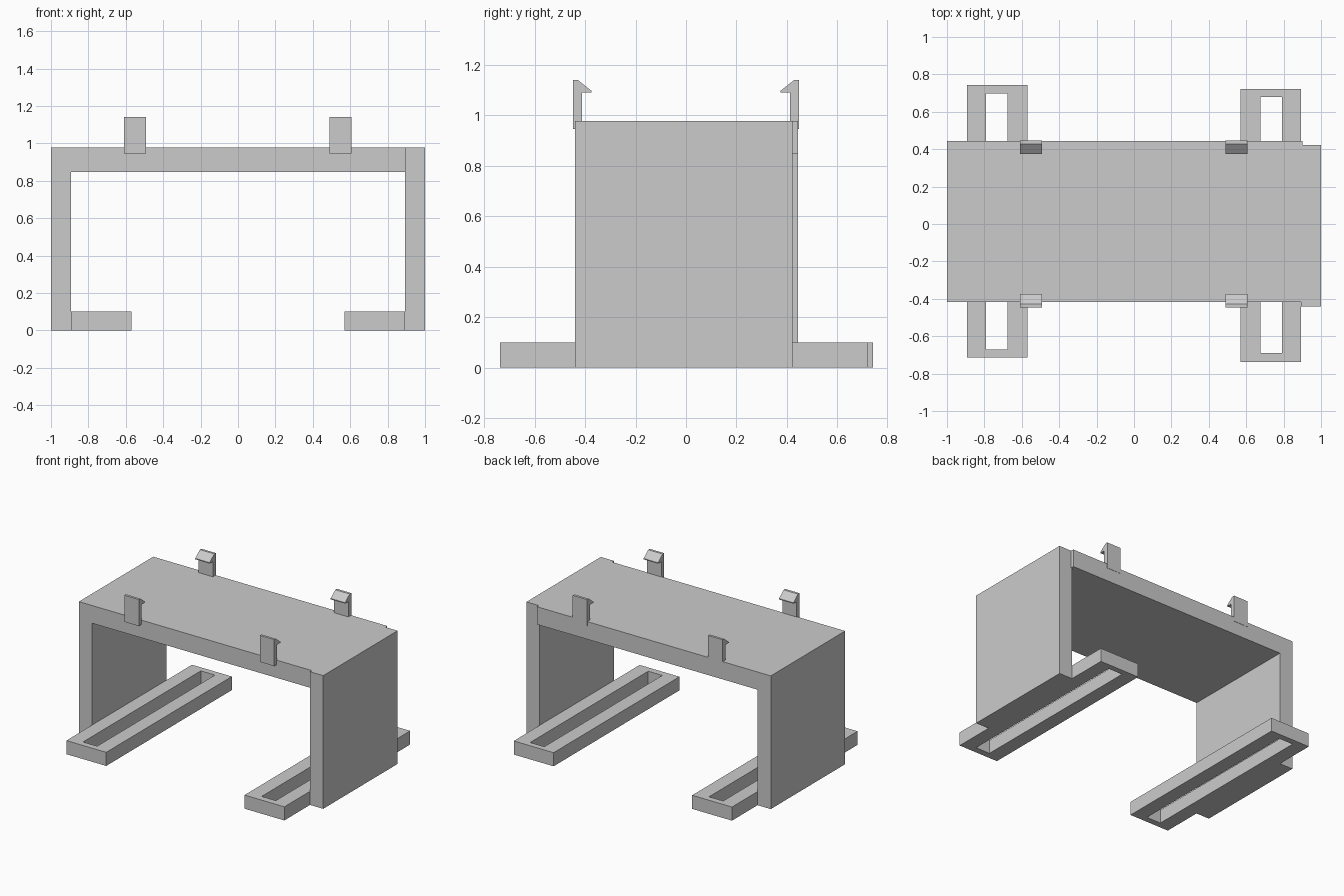
import bpy, bmesh

cube = bpy.data.objects.get("Cube")
if cube:
    bpy.data.objects.remove(cube, do_unlink=True)

grey = bpy.data.materials.new("plain grey")
grey.use_nodes = True
COLOUR = (0.6, 0.6, 0.6, 1)
grey.diffuse_color = COLOUR
grey.node_tree.nodes["Principled BSDF"].inputs["Base Color"].default_value = COLOUR


def finish(name, bm):
    bmesh.ops.recalc_face_normals(bm, faces=bm.faces)
    mesh = bpy.data.meshes.new(name)
    bm.to_mesh(mesh)
    bm.free()
    mesh.materials.append(grey)
    obj = bpy.data.objects.new(name, mesh)
    bpy.context.collection.objects.link(obj)
    return obj


def extrude(bm, points, offset):
    face = bm.faces.new([bm.verts.new(p) for p in points])
    result = bmesh.ops.extrude_face_region(bm, geom=[face])
    moved = [v for v in result["geom"] if isinstance(v, bmesh.types.BMVert)]
    bmesh.ops.translate(bm, verts=moved, vec=offset)


def box(name, x, y, z):
    bm = bmesh.new()
    corners = [(x[0], y[0]), (x[1], y[0]), (x[1], y[1]), (x[0], y[1])]
    extrude(bm, [(px, py, z[0]) for px, py in corners], (0, 0, z[1] - z[0]))
    return finish(name, bm)


def slotted_rail(name, x, y, slot_x, slot_y, height):
    """Flat bar with a long rectangular through-slot."""
    bm = bmesh.new()
    rings = []
    for z in (0, height):
        for (x0, x1), (y0, y1) in ((x, y), (slot_x, slot_y)):
            rings.append([bm.verts.new(p) for p in
                          ((x0, y0, z), (x1, y0, z), (x1, y1, z), (x0, y1, z))])
    low_out, low_in, top_out, top_in = rings
    for a, b in ((low_out, low_in), (top_out, top_in),
                 (low_out, top_out), (low_in, top_in)):
        for i in range(4):
            j = (i + 1) % 4
            bm.faces.new((a[i], a[j], b[j], b[i]))
    return finish(name, bm)


# Top plate and the two upright side panels
TOP = 0.978
box("top_plate", (-0.895, 0.9), (-0.418, 0.445), (0.848, TOP))
box("right_panel", (-1, -0.893), (-0.418, 0.445), (0, TOP))
box("left_panel", (0.893, 1), (-0.44, 0.423), (0, TOP))

# Slotted feet
slotted_rail("right_foot", (-0.893, -0.57), (-0.715, 0.742),
             (-0.79, -0.675), (-0.67, 0.697), 0.1)
slotted_rail("left_foot", (0.57, 0.893), (-0.738, 0.722),
             (0.675, 0.79), (-0.69, 0.68), 0.1)

# Hooked clips: distance inward from the outer face, height
HOOK = [(0, 0.945), (0, 1.14), (0.018, 1.14), (0.072, 1.097),
        (0.072, 1.09), (0.034, 1.09), (0.034, 0.945)]
for side, x in (("right", -0.61), ("left", 0.49)):
    for end, sign in (("front", -1), ("back", 1)):
        bm = bmesh.new()
        extrude(bm, [(x, sign * (0.447 - d), z) for d, z in HOOK], (0.117, 0, 0))
        finish(f"{end}_{side}_clip", bm)
